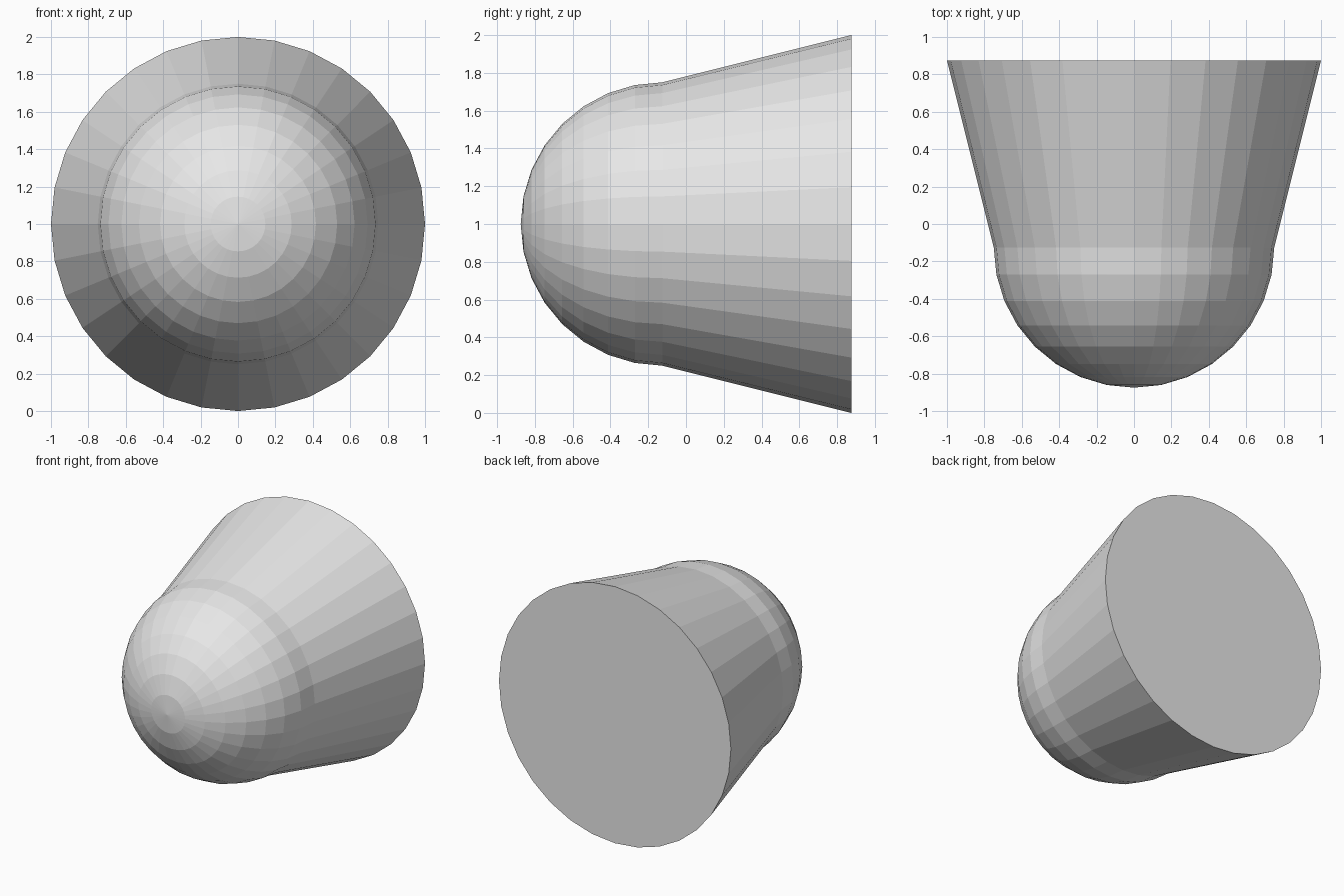
import bpy, bmesh
from math import sin, cos, pi

cube = bpy.data.objects.get("Cube")
if cube:
    bpy.data.objects.remove(cube, do_unlink=True)

SIDES = 32          # segments around the axis
DOME_RINGS = 8      # rings from nose tip to the joint
DOME_R, BASE_R = 0.75, 1.0
JOINT_Y, BACK_Y = -0.125, 0.875
AXIS_Z = 1.0

grey = bpy.data.materials.new("light grey")
grey.use_nodes = True
colour = (0.8, 0.8, 0.8, 1)
grey.diffuse_color = colour
grey.node_tree.nodes["Principled BSDF"].inputs["Base Color"].default_value = colour


def ring(bm, radius, y):
    """Circle of vertices around the y axis."""
    return [bm.verts.new((radius * cos(2 * pi * i / SIDES), y,
                          AXIS_Z + radius * sin(2 * pi * i / SIDES)))
            for i in range(SIDES)]


bm = bmesh.new()

# Rounded nose, then the flared body behind it
profile = []
for k in range(1, DOME_RINGS + 1):
    a = k * pi / 2 / DOME_RINGS
    profile.append((DOME_R * sin(a), JOINT_Y - DOME_R * cos(a)))
profile.append((BASE_R, BACK_Y))

rings = [ring(bm, r, y) for r, y in profile]
tip = bm.verts.new((0, JOINT_Y - DOME_R, AXIS_Z))
for i in range(SIDES):
    j = (i + 1) % SIDES
    bm.faces.new((tip, rings[0][i], rings[0][j]))
    for a, b in zip(rings, rings[1:]):
        bm.faces.new((a[i], b[i], b[j], a[j]))

# Flat back cap
bm.faces.new(rings[-1])
bmesh.ops.recalc_face_normals(bm, faces=bm.faces)

mesh = bpy.data.meshes.new("domed_cone")
bm.to_mesh(mesh)
bm.free()
mesh.materials.append(grey)
body = bpy.data.objects.new("domed_cone", mesh)
bpy.context.collection.objects.link(body)
